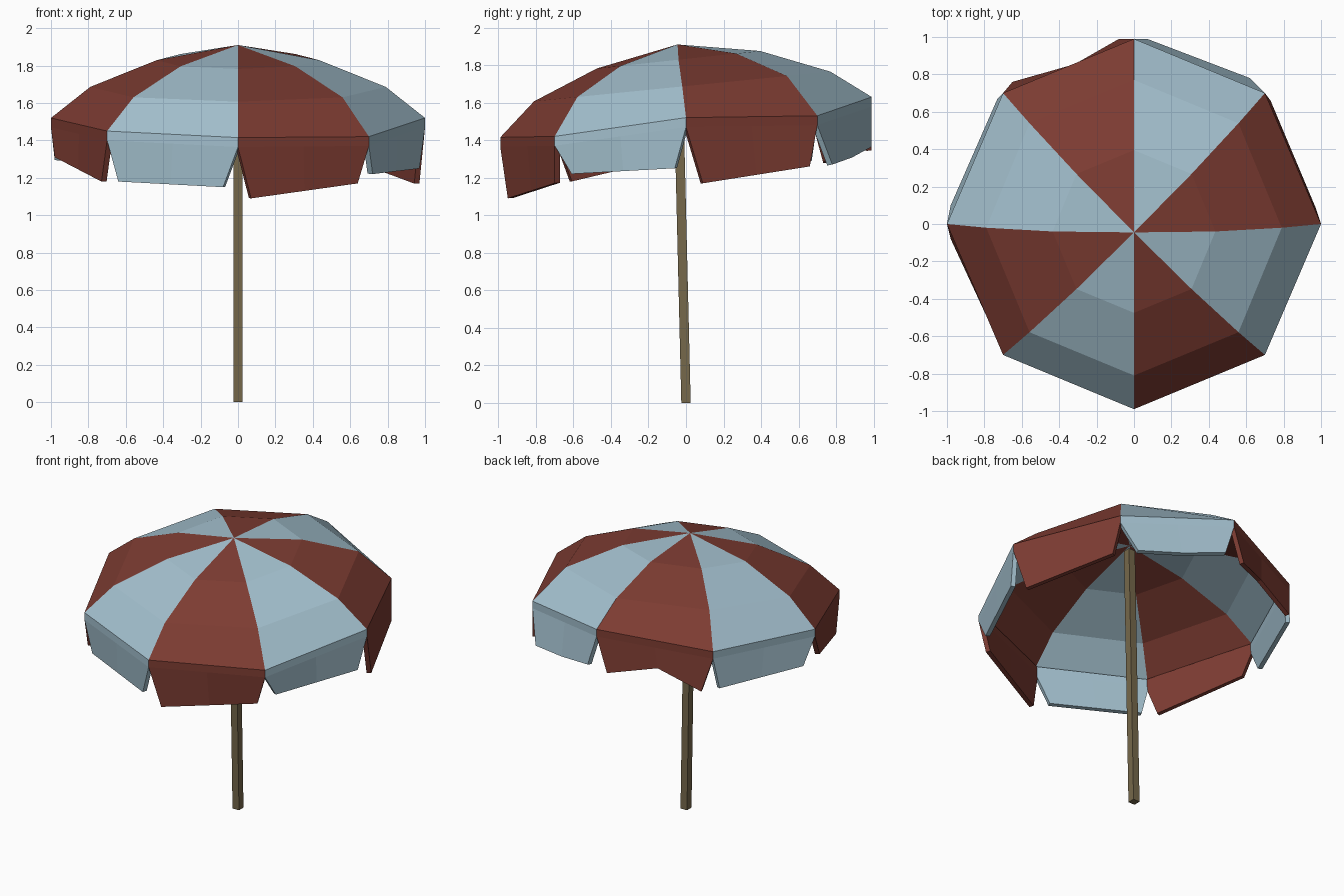
import bpy, math
from mathutils import Vector

if "Cube" in bpy.data.objects:
    bpy.data.objects.remove(bpy.data.objects["Cube"])


def material(name, rgb):
    m = bpy.data.materials.new(name)
    m.diffuse_color = (*rgb, 1)
    m.use_nodes = True
    m.node_tree.nodes["Principled BSDF"].inputs["Base Color"].default_value = m.diffuse_color
    return m


RED = material("brick red", (0.205, 0.045, 0.032))
BLUE = material("pale blue", (0.37, 0.53, 0.62))
WOOD = material("brown wood", (0.18, 0.138, 0.07))


def build(name, verts, faces, mats, thickness=0):
    me = bpy.data.meshes.new(name)
    me.from_pydata([tuple(v) for v in verts], [], faces)
    for m in mats:
        me.materials.append(m)
    ob = bpy.data.objects.new(name, me)
    bpy.context.collection.objects.link(ob)
    if thickness:
        s = ob.modifiers.new("thickness", 'SOLIDIFY')
        s.thickness = thickness
        s.offset = -1
    return ob


def ring(r, cy, height):
    pts = []
    for k in range(8):
        a = math.radians(45 * k)
        y = cy + r * math.sin(a)
        pts.append(Vector((r * math.cos(a), y, height(k, y))))
    return pts


# canopy: tilted rings of eight points, with an uneven rim
rim_z = [1.52, 1.53, 1.63, 1.55, 1.52, 1.45, 1.415, 1.42]
inner = ring(0.435, -0.04, lambda k, y: 1.833 + 0.107 * y)
middle = ring(0.79, -0.02, lambda k, y: 1.688 + 0.1 * y)
rim = ring(0.99, 0.0, lambda k, y: rim_z[k])
rim[0].x, rim[4].x = 1.0, -1.0
verts = [Vector((0, -0.045, 1.91))] + inner + middle + rim
faces, slots = [], []
for k in range(8):
    n = (k + 1) % 8
    faces.append((0, 1 + k, 1 + n))
    for b in (1, 9):
        faces.append((b + k, b + 8 + k, b + 8 + n, b + n))
    slots += [k % 2] * 3
canopy = build("canopy", verts, faces, [RED, BLUE], 0.012)
for p, s in zip(canopy.data.polygons, slots):
    p.material_index = s

# hanging flaps: lower corners of each, in order around the rim
flaps = [
    ((0.97, 0.09, 1.17), (0.73, 0.66, 1.26)),
    ((0.62, 0.78, 1.27), (0.07, 0.99, 1.365)),
    ((-0.08, 0.99, 1.345), (-0.65, 0.76, 1.28)),
    ((-0.73, 0.67, 1.29), (-0.98, 0.10, 1.295)),
    ((-0.98, -0.08, 1.31), (-0.73, -0.62, 1.18)),
    ((-0.64, -0.70, 1.18), (-0.08, -0.94, 1.15)),
    ((0.07, -0.95, 1.09), (0.64, -0.70, 1.17)),
    ((0.72, -0.61, 1.22), (0.97, -0.06, 1.25)),
]
raised = {2: Vector((0.005, -0.045, 0.08)), 1: Vector((0, 0, -0.01))}
for k, (p, q) in enumerate(flaps):
    a, b = rim[k], rim[(k + 1) % 8]
    p, q = Vector(p), Vector(q)
    drop = Vector((0, 0, -0.05))
    m = (p + q) / 2 + raised.get(k, Vector())
    v = [a, (a + b) / 2, b, a + drop, (a + b) / 2 + drop, b + drop, p, m, q]
    f = [(i, i + 3, i + 4, i + 1) for i in (0, 1, 3, 4)]
    build(f"flap_{k + 1}", v, f, [BLUE if k % 2 else RED], 0.03)

# leaning square pole
h = 0.025
corners = [(-h, -h), (h, -h), (h, h), (-h, h)]
v = [(x, y, 0) for x, y in corners] + [(x, y - 0.045, 1.86) for x, y in corners]
f = [(3, 2, 1, 0), (4, 5, 6, 7)] + [(i, (i + 1) % 4, (i + 1) % 4 + 4, i + 4) for i in range(4)]
build("pole", v, f, [WOOD])
